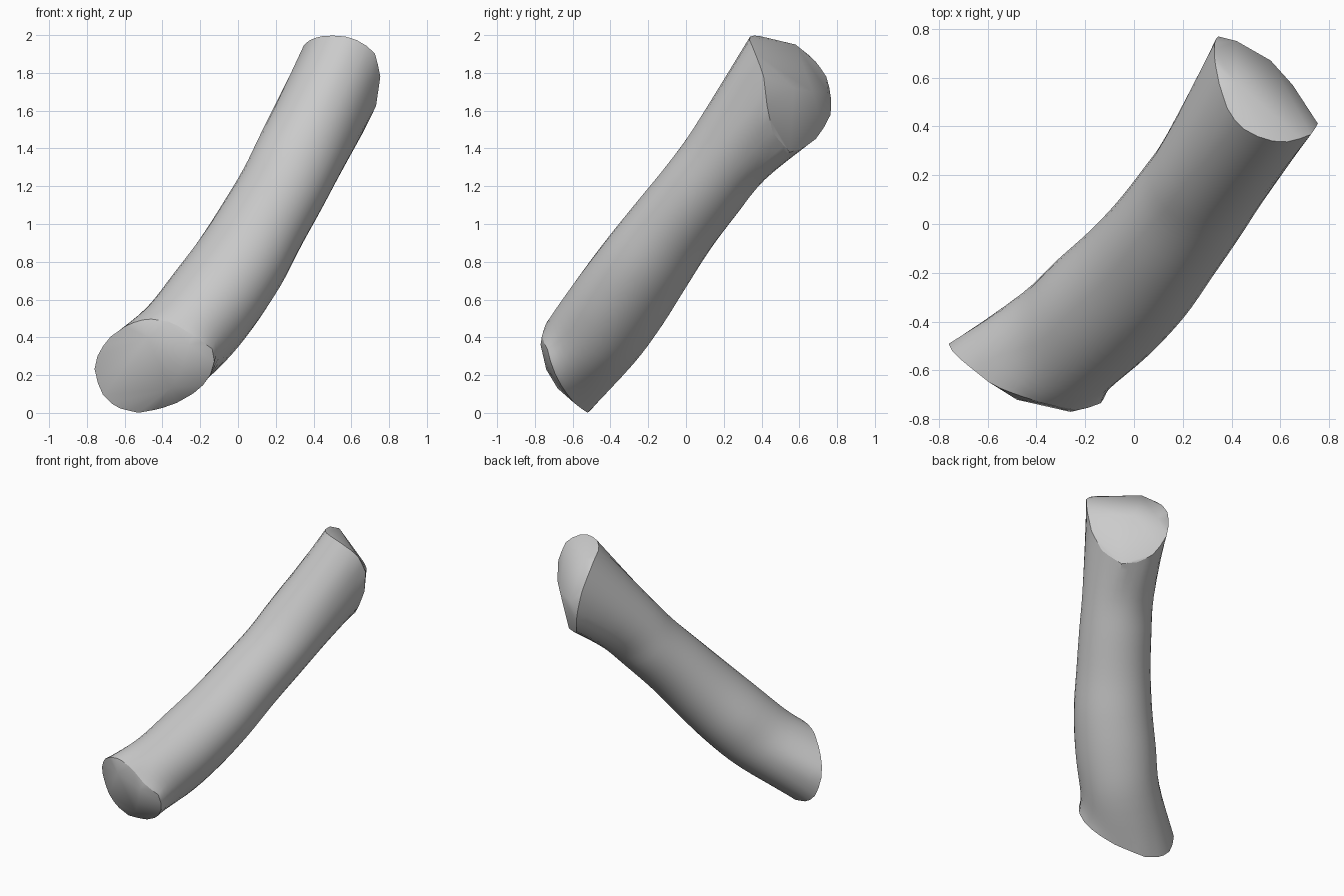
import bpy, bmesh, math
from mathutils import Vector

if "Cube" in bpy.data.objects:
    bpy.data.objects.remove(bpy.data.objects["Cube"])

N = 32       # sides around the shaft
STEPS = 4    # loft steps between key rings
AXIS = Vector((.42, .54, .73)).normalized()   # overall lean of the shaft

# Flared rims at the two ends, (x, y, z)
lower_rim = [(-.58, -.66, .47), (-.68, -.58, .40), (-.74, -.53, .32), (-.76, -.49, .23),
             (-.73, -.48, .11), (-.65, -.49, .03), (-.53, -.52, 0), (-.42, -.55, .02),
             (-.33, -.59, .05), (-.24, -.63, .10), (-.17, -.67, .16), (-.125, -.71, .24),
             (-.125, -.73, .33), (-.22, -.765, .40), (-.35, -.74, .48), (-.48, -.70, .50)]
upper_rim = [(.60, .33, 1.99), (.72, .36, 1.92), (.755, .41, 1.79), (.73, .43, 1.62),
             (.66, .46, 1.48), (.57, .55, 1.38), (.47, .62, 1.40), (.40, .70, 1.46),
             (.36, .765, 1.57), (.34, .77, 1.68), (.33, .74, 1.79), (.33, .67, 1.88),
             (.35, .57, 1.95), (.39, .45, 1.98), (.47, .37, 2.0)]
# Bulge points of the two end faces
lower_bulge = [(-.26, -.77, .36), (-.30, -.74, .23), (-.36, -.68, .13), (-.48, -.72, .40)]
upper_bulge = [(.42, .58, 1.95), (.56, .48, 1.92), (.56, .67, 1.70), (.65, .57, 1.72),
               (.42, .75, 1.70)]
# Shaft sections: centre, sideways radius, upright radius
sections = [((-.28, -.48, .41), .265, .245), ((-.13, -.345, .595), .27, .247),
            ((.01, -.207, .795), .262, .237), ((.126, -.063, .995), .248, .225),
            ((.238, .09, 1.19), .242, .222), ((.335, .235, 1.38), .24, .232)]


def frame(direction):
    """Sideways and upright axes square to a direction."""
    d = Vector(direction).normalized()
    u = d.cross(Vector((0, 0, 1))).normalized()
    return u, u.cross(d)


def resample(rim, direction):
    """Spread rim points evenly by angle."""
    pts = [Vector(p) for p in rim]
    c = sum(pts, Vector()) / len(pts)
    u, v = frame(direction)
    polar = sorted(((math.atan2((p - c).dot(v), (p - c).dot(u)) % math.tau, p) for p in pts),
                   key=lambda q: q[0])
    polar = ([(polar[-1][0] - math.tau, polar[-1][1])] + polar
             + [(polar[0][0] + math.tau, polar[0][1])])
    ring = []
    for i in range(N):
        a = math.tau * i / N
        for (a0, p0), (a1, p1) in zip(polar, polar[1:]):
            if a0 <= a <= a1:
                ring.append(p0.lerp(p1, (a - a0) / max(a1 - a0, 1e-6)))
                break
    return ring


def spline(p0, p1, p2, p3, t):
    return 0.5 * (2 * p1 + (p2 - p0) * t + (2 * p0 - 5 * p1 + 4 * p2 - p3) * t * t
                  + (3 * p1 - p0 - 3 * p2 + p3) * t ** 3)


grey = bpy.data.materials.new("light grey")
grey.diffuse_color = (.6, .6, .6, 1)
grey.use_nodes = True
grey.node_tree.nodes["Principled BSDF"].inputs["Base Color"].default_value = grey.diffuse_color


def add_object(name, bm, smooth_angle):
    mesh = bpy.data.meshes.new(name)
    bm.to_mesh(mesh)
    bm.free()
    mesh.materials.append(grey)
    ob = bpy.data.objects.new(name, mesh)
    bpy.context.collection.objects.link(ob)
    bpy.ops.object.select_all(action='DESELECT')
    bpy.context.view_layer.objects.active = ob
    ob.select_set(True)
    bpy.ops.object.shade_smooth_by_angle(angle=math.radians(smooth_angle))


# Key rings from the lower rim to the upper rim
centres = [Vector(s[0]) for s in sections]
keys = [resample(lower_rim, AXIS)]
for i, (c, ru, rv) in enumerate(sections):
    u, v = frame(centres[min(i + 1, len(centres) - 1)] - centres[max(i - 1, 0)])
    keys.append([Vector(c) + u * ru * math.cos(math.tau * k / N)
                 + v * rv * math.sin(math.tau * k / N) for k in range(N)])
keys.append(resample(upper_rim, AXIS))

# Smooth loft between the key rings
rings = []
last = len(keys) - 1
for s in range(last):
    quad = [keys[max(s - 1, 0)], keys[s], keys[s + 1], keys[min(s + 2, last)]]
    for j in range(STEPS):
        rings.append([spline(*(q[k] for q in quad), j / STEPS) for k in range(N)])
rings.append(keys[-1])

# Curved shaft, open at both rims
bm = bmesh.new()
loops = [[bm.verts.new(p) for p in ring] for ring in rings]
for a, b in zip(loops, loops[1:]):
    for k in range(N):
        bm.faces.new((a[k], a[(k + 1) % N], b[(k + 1) % N], b[k]))
add_object("curved_shaft", bm, 40)


def end_face(name, rim, bulge, outward):
    """Convex skin stretched over a rim and its bulge, kept on the outward side only."""
    bm = bmesh.new()
    for p in list(rim) + [Vector(b) for b in bulge]:
        bm.verts.new(p)
    bmesh.ops.convex_hull(bm, input=bm.verts)
    bmesh.ops.recalc_face_normals(bm, faces=bm.faces)
    bm.normal_update()
    inner = [f for f in bm.faces if f.normal.dot(outward) < .05]
    bmesh.ops.delete(bm, geom=inner, context='FACES')
    bmesh.ops.delete(bm, geom=[v for v in bm.verts if not v.link_faces], context='VERTS')
    add_object(name, bm, 45)


end_face("lower_end_face", keys[0], lower_bulge, -AXIS)
end_face("upper_end_face", keys[-1], upper_bulge, AXIS)
